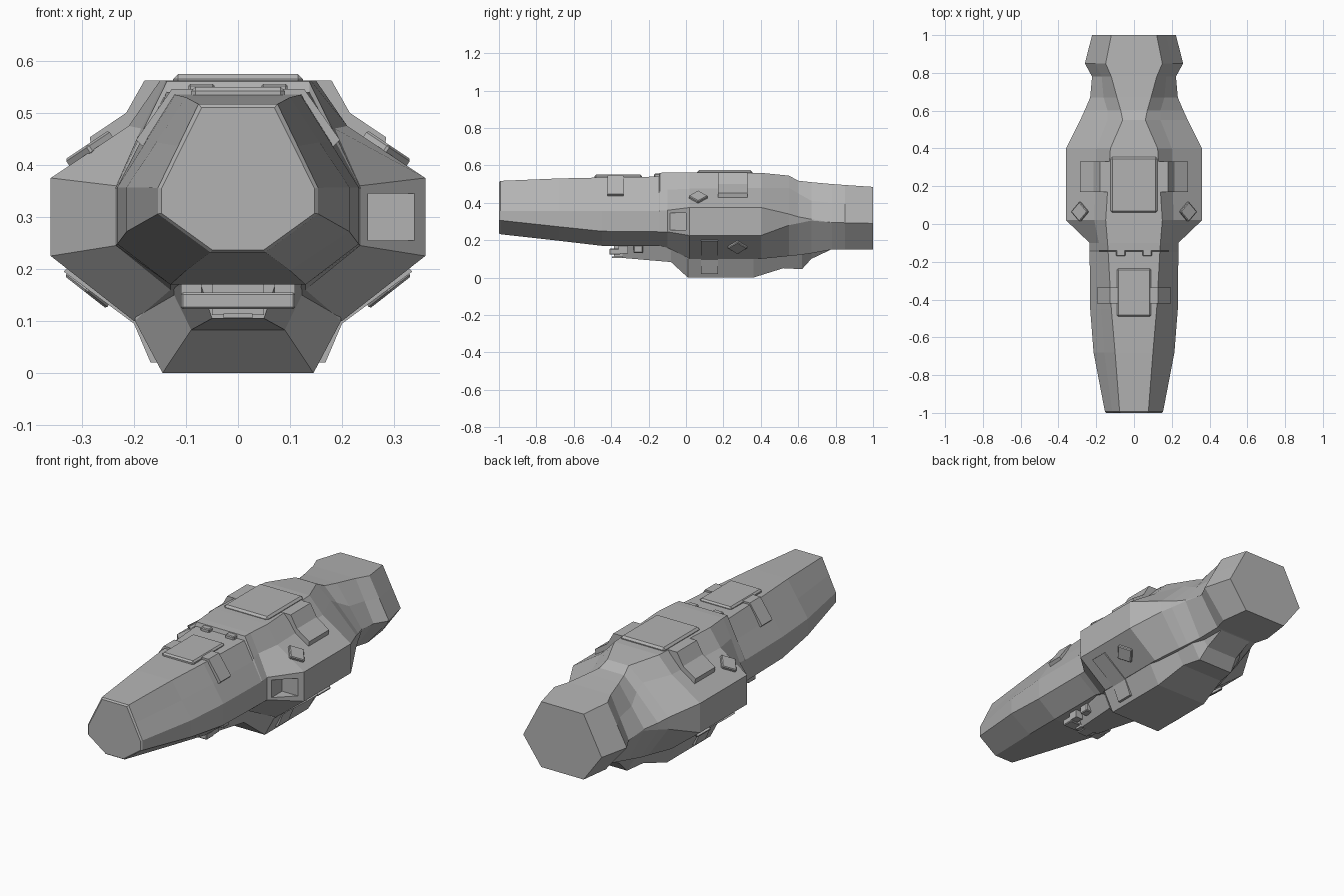
import bpy, bmesh
from mathutils import Vector, Matrix

if "Cube" in bpy.data.objects:
    bpy.data.objects.remove(bpy.data.objects["Cube"], do_unlink=True)

grey = bpy.data.materials.new("hull grey")
grey.use_nodes = True
grey.diffuse_color = (0.45, 0.45, 0.45, 1)
grey.node_tree.nodes["Principled BSDF"].inputs["Base Color"].default_value = (0.45, 0.45, 0.45, 1)


def finish(name, bm, bevel=0):
    bmesh.ops.recalc_face_normals(bm, faces=bm.faces)
    me = bpy.data.meshes.new(name)
    bm.to_mesh(me)
    bm.free()
    ob = bpy.data.objects.new(name, me)
    bpy.context.collection.objects.link(ob)
    me.materials.append(grey)
    if bevel:
        mod = ob.modifiers.new("edge", 'BEVEL')
        mod.width, mod.segments = bevel, 1
    return ob


def loft(name, stations):
    """Skin mirrored half sections, each (y, [(x, z), ...]) from top to bottom."""
    bm = bmesh.new()
    rings = []
    for y, half in stations:
        pts = half + [(-x, z) for x, z in reversed(half)]
        rings.append([bm.verts.new((x, y, z)) for x, z in pts])
    n = len(rings[0])
    for a, b in zip(rings, rings[1:]):
        for i in range(n):
            j = (i + 1) % n
            bm.faces.new((a[i], a[j], b[j], b[i]))
    bm.faces.new(rings[0])
    bm.faces.new(rings[-1])
    bmesh.ops.remove_doubles(bm, verts=bm.verts, dist=0.0005)
    return finish(name, bm)


def box(name, x, y, z, bevel=0):
    bm = bmesh.new()
    size = [b - a for a, b in (x, y, z)]
    mid = [(a + b) / 2 for a, b in (x, y, z)]
    bmesh.ops.create_cube(bm, size=1, matrix=Matrix.Translation(mid) @ Matrix.Diagonal((*size, 1)))
    return finish(name, bm, bevel)


def strip(name, path, y0, y1, side, depth=0.03):
    """Plate folded over the hull: outer path in x-z, thickened inward."""
    bm = bmesh.new()
    outline = path + [(x - depth, z + (depth if z < 0.25 else -depth)) for x, z in reversed(path)]
    base = bm.faces.new([bm.verts.new((side * x, y0, z)) for x, z in outline])
    ext = bmesh.ops.extrude_face_region(bm, geom=[base])
    verts = [v for v in ext["geom"] if isinstance(v, bmesh.types.BMVert)]
    bmesh.ops.translate(bm, verts=verts, vec=(0, y1 - y0, 0))
    return finish(name, bm)


def diamond(name, pos, normal):
    """Small square hatch standing on its corner on a sloping face."""
    n = Vector(normal).normalized()
    along = Vector((0, 1, 0))
    rot = Matrix((along, n.cross(along), n)).transposed().to_4x4()
    bm = bmesh.new()
    bmesh.ops.create_cube(bm, size=1, matrix=Matrix.Translation(pos) @ rot
                          @ Matrix.Rotation(0.785, 4, 'Z') @ Matrix.Diagonal((0.075, 0.075, 0.02, 1)))
    return finish(name, bm, 0.004)


def section(y, top, upper, lower, under, shoulder=None):
    if not shoulder:
        shoulder = ((top[0] + upper[0]) / 2, (top[1] + upper[1]) / 2)
    return (y, [top, shoulder, upper, lower, under])


# Main hull: tapered nose, broad middle, narrow neck and flared tail
hull = loft("hull", [
    section(-1, (.07, .51), (.147, .355), (.147, .307), (.05, .237)),
    section(-.993, (.076, .517), (.154, .356), (.154, .306), (.053, .232)),
    section(-.68, (.1, .53), (.214, .357), (.214, .272), (.1, .197)),
    section(-.45, (.12, .535), (.232, .357), (.232, .248), (.13, .17)),
    section(-.145, (.137, .54), (.235, .355), (.235, .245), (.13, .17)),
    section(-.14, (.137, .56), (.235, .357), (.235, .245), (.13, .17), (.186, .46)),
    section(-.1, (.14, .562), (.235, .36), (.235, .245), (.13, .16), (.186, .47)),
    section(.02, (.15, .562), (.36, .375), (.36, .225), (.2, .1), (.21, .475)),
    section(.4, (.125, .56), (.36, .375), (.36, .225), (.2, .1), (.2, .48)),
    section(.55, (.06, .545), (.285, .34), (.285, .28), (.17, .115), (.14, .48)),
    section(.6, (.07, .518), (.262, .325), (.262, .29), (.16, .12), (.14, .45)),
    section(.67, (.09, .51), (.232, .312), (.232, .305), (.14, .13)),
    section(.78, (.12, .5), (.222, .295), (.222, .295), (.12, .15)),
    section(.85, (.15, .495), (.26, .293), (.26, .293), (.14, .15)),
    section(1, (.12, .485), (.222, .29), (.222, .29), (.12, .15)),
])

# Square recess in one flared shoulder
cutter = box("recess_cutter", (.25, .34), (-.3, 0), (.255, .345))
cutter.hide_render = True
cutter.hide_set(True)
cut = hull.modifiers.new("recess", 'BOOLEAN')
cut.operation, cut.object, cut.solver = 'DIFFERENCE', cutter, 'EXACT'

# Keel under the hull
loft("keel", [
    (-.34, [(.1, .19), (.07, .165), (.05, .105)]),
    (-.08, [(.12, .19), (.13, .165), (.09, .083)]),
    (.01, [(.19, .19), (.198, .1), (.145, 0)]),
    (.36, [(.19, .19), (.198, .1), (.145, 0)]),
    (.52, [(.15, .19), (.165, .12), (.12, .05)]),
    (.62, [(.13, .19), (.15, .13), (.1, .045)]),
    (.67, [(.12, .19), (.13, .15), (.09, .1)]),
    (.78, [(.1, .19), (.1, .17), (.09, .152)]),
])

# Raised deck hatches
box("rear_deck_hatch", (-.125, .125), (.06, .355), (.54, .575), .01)
box("front_deck_hatch", (-.09, .09), (-.49, -.235), (.52, .55), .008)

# Sensor bar and mounts ahead of the keel
box("sensor_bar", (-.11, .11), (-.41, -.35), (.123, .155), .004)
box("sensor_mount", (-.05, .05), (-.385, -.33), (.112, .175))
box("sensor_slot", (-.028, .028), (-.395, -.33), (.106, .114))

for s, label in ((1, "left"), (-1, "right")):
    strip(label + "_front_folded_plate", [(.08, .546), (.127, .546), (.196, .448), (.188, .44)], -.42, -.335, s)
    strip(label + "_rear_folded_plate", [(.11, .562), (.18, .562), (.215, .5), (.285, .453), (.28, .425)],
          .17, .33, s, .05)
    strip(label + "_lower_folded_plate", [(.15, .02), (.168, .02), (.2, .095), (.335, .195), (.325, .205)],
          .08, .17, s)
    diamond(label + "_upper_diamond_hatch", (s * .285, .065, .43), (s * .555, 0, .832))
    diamond(label + "_lower_diamond_hatch", (s * .287, .275, .163), (s * .616, 0, -.788))
    xs = sorted((s * .045, s * .095))
    box(label + "_deck_clamp", xs, (-.17, -.13), (.53, .556), .004)
    xs = sorted((s * .07, s * .11))
    box(label + "_sensor_strut", xs, (-.28, -.23), (.132, .18), .004)
    box(label + "_sensor_arm", xs, (-.36, -.31), (.13, .18))
